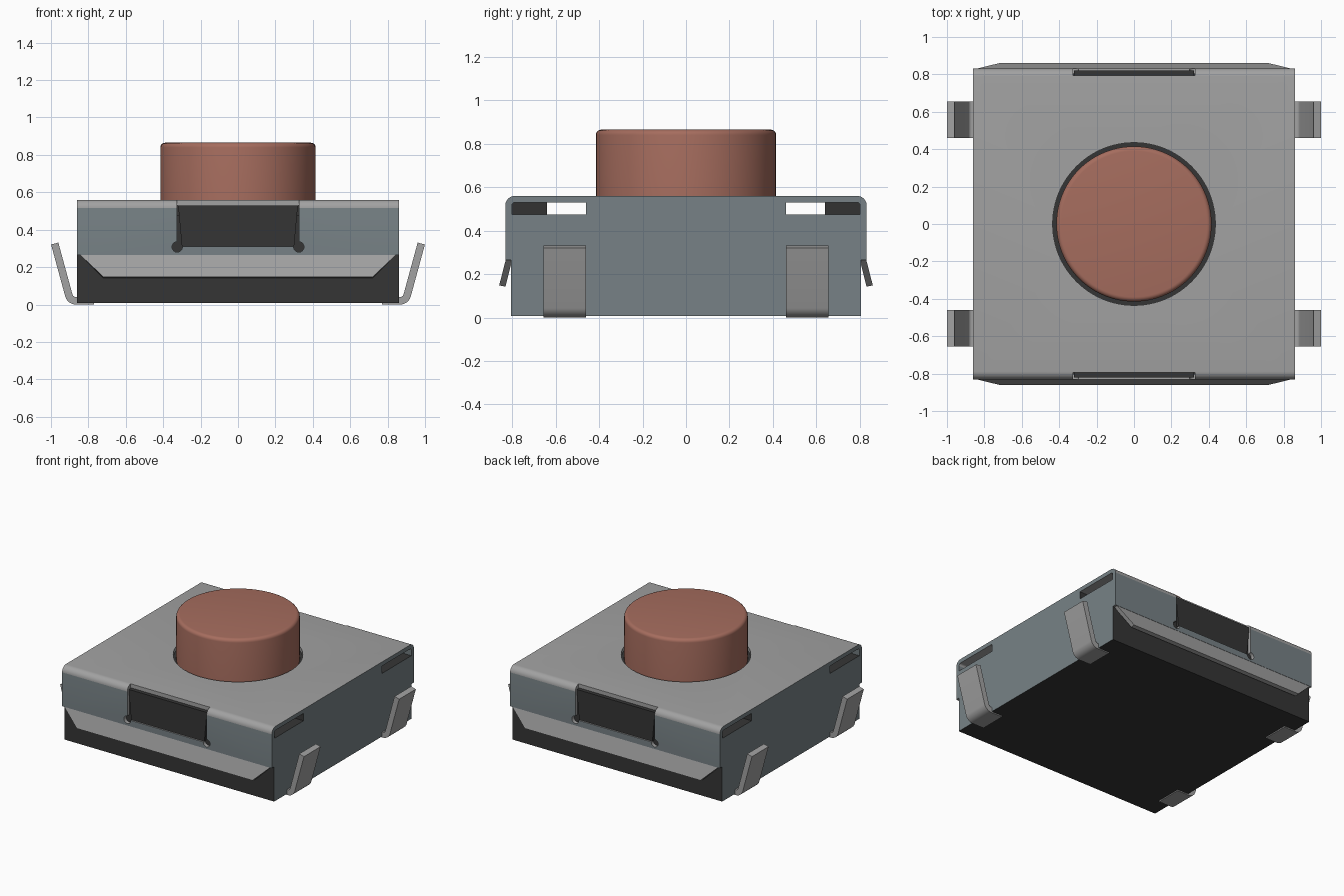
import bpy, bmesh
from math import sin, cos, pi
from mathutils import Vector

cube = bpy.data.objects.get("Cube")
if cube:
    bpy.data.objects.remove(cube, do_unlink=True)


def material(name, rgb):
    m = bpy.data.materials.new(name)
    m.use_nodes = True
    m.diffuse_color = (*rgb, 1)
    m.node_tree.nodes["Principled BSDF"].inputs["Base Color"].default_value = (*rgb, 1)
    return m


GREY = material("light grey metal", (0.36, 0.36, 0.36))
BLUE = material("blue grey metal", (0.185, 0.222, 0.237))
BLACK = material("black plastic", (0.036, 0.036, 0.036))
RED = material("dusty red plastic", (0.38, 0.152, 0.112))


def finish(name, bm, mats, rule=None):
    """Turn a bmesh into an object; rule(face) picks its material."""
    bmesh.ops.recalc_face_normals(bm, faces=bm.faces[:])
    bm.normal_update()
    for f in bm.faces:
        f.material_index = int(rule(f)) if rule else 0
    me = bpy.data.meshes.new(name)
    bm.to_mesh(me)
    bm.free()
    for m in mats:
        me.materials.append(m)
    ob = bpy.data.objects.new(name, me)
    bpy.context.collection.objects.link(ob)
    return ob


def activate(ob):
    bpy.ops.object.select_all(action="DESELECT")
    ob.select_set(True)
    bpy.context.view_layer.objects.active = ob


def smooth(ob):
    activate(ob)
    bpy.ops.object.shade_smooth_by_angle(angle=0.6)


def prism(name, outline, axis, a, b, mats, rule=None):
    """Extrude an outline (horizontal, z) along x or y from a to b."""
    bm = bmesh.new()
    place = (lambda t, u, v: (t, u, v)) if axis == "x" else (lambda t, u, v: (u, t, v))
    ends = [[bm.verts.new(place(t, u, v)) for u, v in outline] for t in (a, b)]
    for ring in ends:
        bm.faces.new(ring)
    n = len(outline)
    for i in range(n):
        j = (i + 1) % n
        bm.faces.new((ends[0][i], ends[0][j], ends[1][j], ends[1][i]))
    return finish(name, bm, mats, rule)


def sheet(path, thick):
    """Outline of a bent sheet that follows a centre line."""
    pts = [Vector(p) for p in path]
    left, right = [], []
    for i, p in enumerate(pts):
        before = (p - pts[i - 1]).normalized() if i else None
        after = (pts[i + 1] - p).normalized() if i < len(pts) - 1 else None
        d0, d1 = before or after, after or before
        d = (d0 + d1).normalized()
        off = Vector((-d.y, d.x)) * (thick / 2 / d.dot(d0))
        left.append(tuple(p + off))
        right.append(tuple(p - off))
    return left + right[::-1]


def arc(cx, cz, r, start, end, n):
    return [(cx + r * cos(start + (end - start) * i / n),
             cz + r * sin(start + (end - start) * i / n)) for i in range(n + 1)]


def cylinder(name, r, z0, z1, mats, bevel=0):
    bm = bmesh.new()
    bmesh.ops.create_cone(bm, cap_ends=True, segments=96, radius1=r, radius2=r, depth=z1 - z0)
    bmesh.ops.translate(bm, verts=bm.verts, vec=(0, 0, (z0 + z1) / 2))
    if bevel:
        rim = [e for e in bm.edges if all(v.co.z > z1 - 0.001 for v in e.verts)]
        bmesh.ops.bevel(bm, geom=rim, offset=bevel, segments=5, profile=0.5, affect="EDGES")
    return finish(name, bm, mats)


def cut(target, cutter):
    cutter.hide_render = True
    mod = target.modifiers.new("cut", "BOOLEAN")
    mod.operation, mod.solver, mod.object = "DIFFERENCE", "EXACT", cutter
    activate(target)
    bpy.ops.object.modifier_apply(modifier=mod.name)
    bpy.data.objects.remove(cutter, do_unlink=True)


# Plastic base with stepped shoulders under the cover
half = [(0.805, 0.008), (0.805, 0.475), (0.46, 0.475), (0.46, 0.53)]
outline = half + [(-y, z) for y, z in half[::-1]]
prism("base", outline, "x", -0.86, 0.86, [BLACK, BLUE], lambda f: abs(f.normal.x) > 0.9)

# Bent metal cover with rounded shoulders
side = [(0.817, 0.265)] + arc(0.787, 0.515, 0.03, 0, pi / 2, 6)
cover = prism("cover", sheet(side + [(-y, z) for y, z in side[::-1]], 0.03), "x", -0.86, 0.86,
              [GREY, BLUE], lambda f: max(abs(f.normal.x), abs(f.normal.y)) > 0.995)

# Button opening, clip notches and their round corner reliefs
cut(cover, cylinder("button_opening", 0.435, 0.48, 0.62, [GREY]))
for s in (-1, 1):
    notch = [(-0.325, 0.31), (0.325, 0.31), (0.325, 0.65), (-0.325, 0.65)]
    cut(cover, prism("notch", notch, "y", s * 0.793, s * 0.9, [GREY]))
    for x in (-0.325, 0.325):
        relief = arc(x, 0.308, 0.028, 0, 2 * pi, 16)[:-1]
        cut(cover, prism("relief", relief, "y", s * 0.77, s * 0.9, [GREY]))
smooth(cover)

for s, end in ((-1, "front"), (1, "back")):
    # Clip post filling the notch
    post = [(-0.3, 0.31), (0.3, 0.31), (0.32, 0.53), (-0.32, 0.53)]
    prism(end + "_clip_post", post, "y", s * 0.64, s * 0.822, [BLACK])

    # Flared flap with slanted ends, leaning outward from the cover
    flap = prism(end + "_flap", [(-0.86, 0.28), (-0.72, 0.148), (0.72, 0.148), (0.86, 0.28)],
                 "y", s * 0.797, s * 0.826, [GREY])
    for v in flap.data.vertices:
        if v.co.z < 0.2:
            v.co.y += s * 0.034
            if abs(v.co.y) < 0.845:
                v.co.z -= 0.006

# Push button
smooth(cylinder("button", 0.415, 0.4, 0.865, [RED], 0.025))

# Four bent terminal legs
leg_path = [(0.77, 0.02), (0.866, 0.02)] + arc(0.866, 0.06, 0.04, -pi / 2, -0.27, 6)[1:] + [(0.98, 0.326)]
for sx, xname in ((-1, "right"), (1, "left")):
    for sy, yname in ((-1, "front"), (1, "back")):
        path = [(sx * x, z) for x, z in leg_path]
        smooth(prism(f"{yname}_{xname}_leg", sheet(path, 0.04), "y", sy * 0.46, sy * 0.655, [GREY]))
